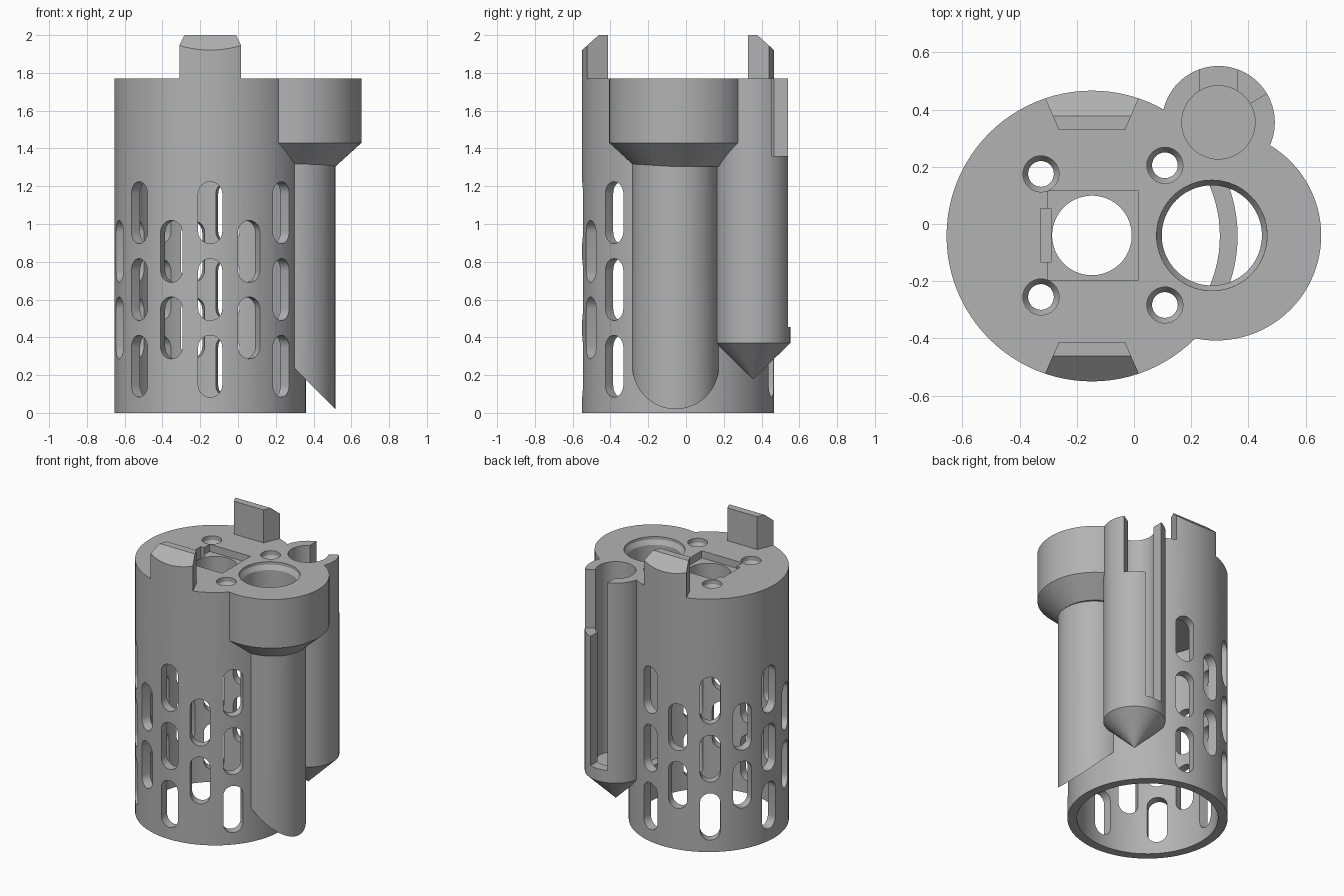
import bpy, bmesh, math
from mathutils import Matrix

if "Cube" in bpy.data.objects:
    bpy.data.objects.remove(bpy.data.objects["Cube"])

SEG = 96
CX, CY, R, TOP = -0.147, -0.042, 0.508, 1.77


def finish(bm, name):
    bmesh.ops.recalc_face_normals(bm, faces=bm.faces)
    mesh = bpy.data.meshes.new(name)
    bm.to_mesh(mesh)
    bm.free()
    obj = bpy.data.objects.new(name, mesh)
    bpy.context.collection.objects.link(obj)
    return obj


def turned(name, x, y, profile, seg=SEG):
    """Solid of stacked rings, profile = (radius, z) from bottom to top."""
    bm = bmesh.new()
    rings = []
    for r, z in profile:
        rings.append([bm.verts.new((x + r * math.cos(math.tau * i / seg),
                                    y + r * math.sin(math.tau * i / seg), z)) for i in range(seg)])
    for a, b in zip(rings, rings[1:]):
        for i in range(seg):
            j = (i + 1) % seg
            bm.faces.new((a[i], a[j], b[j], b[i]))
    bm.faces.new(rings[0])
    bm.faces.new(rings[-1])
    return finish(bm, name)


def prism(name, pts, low, high, matrix=Matrix()):
    """Extrude a 2D outline along local z, then place it."""
    bm = bmesh.new()
    a, b = [[bm.verts.new((u, v, w)) for u, v in pts] for w in (low, high)]
    n = len(pts)
    for i in range(n):
        bm.faces.new((a[i], a[(i + 1) % n], b[(i + 1) % n], b[i]))
    bm.faces.new(a)
    bm.faces.new(b)
    bm.transform(matrix)
    return finish(bm, name)


def box(name, x0, x1, y0, y1, z0, z1):
    return prism(name, [(x0, y0), (x1, y0), (x1, y1), (x0, y1)], z0, z1)


def combine(target, tool, operation):
    mod = target.modifiers.new("bool", 'BOOLEAN')
    mod.operation, mod.solver, mod.object = operation, 'EXACT', tool
    with bpy.context.temp_override(object=target, active_object=target):
        bpy.ops.object.modifier_apply(modifier=mod.name)
    bpy.data.objects.remove(tool)


def cut(target, tool):
    combine(target, tool, 'DIFFERENCE')


def add(target, tool):
    combine(target, tool, 'UNION')


# Main drum with the side tube, its flared collar and the small holder
body = turned("vented_housing", CX, CY, [(R, 0), (R, TOP)])
tube = turned("side_tube", 0.286, -0.055, [(0.229, -0.1), (0.229, 1.4)])
cut(tube, prism("slope", [(-0.2, 0.735), (0.8, -0.265), (-0.2, -0.265)], -1, 1,
                Matrix.Rotation(math.pi / 2, 4, 'X')))
add(body, tube)
add(body, turned("collar", 0.287, -0.04, [(0.23, 1.305), (0.367, 1.43), (0.367, TOP)]))
HX, HY = 0.295, 0.355
add(body, turned("holder", HX, HY, [(0.003, 0.18), (0.197, 0.37), (0.197, TOP)]))

# Hollow inside, open at the bottom
cut(body, turned("hollow", CX, CY, [(0.447, -1), (0.447, 1.45)]))

# Side tube bore, leaving the drum wall below the sloped mouth
bore = turned("bore", 0.272, -0.04, [(0.175, -0.5), (0.175, 1.72), (0.193, 1.75), (0.193, 2.1)])
cut(bore, turned("kept_wall", CX, CY, [(R + 0.001, -1), (R + 0.001, 0.24)]))
cut(body, bore)

# Holder bore, long slit and the side notch
cut(body, turned("holder_bore", HX, HY, [(0.128, 0.44), (0.128, 2)]))
cut(body, box("slit", HX - 0.065, HX + 0.065, HY, HY + 0.4, 0.455, 2))
wedge = [(HX, HY)] + [(HX + 0.3 * math.cos(a), HY + 0.3 * math.sin(a))
                      for a in (math.radians(31), math.radians(55), math.radians(80))]
cut(body, prism("notch", wedge, 1.36, 2))

# Square seat, centre hole and key slot in the top plate
cut(body, box("seat", -0.3, 0.015, -0.195, 0.115, 1.72, 2))
cut(body, box("key", -0.326, -0.29, -0.132, 0.054, 1.66, 2))
cut(body, turned("centre_hole", CX, -0.04, [(0.139, 1), (0.139, 2)]))

# Countersunk screw holes
for x, y in ((-0.325, 0.175), (0.108, 0.205), (-0.325, -0.255), (0.108, -0.283)):
    cut(body, turned("screw_hole", x, y,
                     [(0.045, 1), (0.045, 1.71), (0.063, 1.74), (0.063, 2)], 32))

# Staggered vent slots around the drum
HALF, REACH = 0.064, 0.1
capsule = [(HALF * math.cos(math.pi * i / 12),
            HALF * math.sin(math.pi * i / 12) + REACH) for i in range(13)]
capsule += [(-u, -v) for u, v in capsule]
for k in range(-8, 3):
    angle = math.radians(-90 + 24 * k)
    heights = (0.45, 0.855) if k % 2 else (0.247, 0.653, 1.06)
    for z in heights:
        place = (Matrix.Translation((CX, CY, z)) @ Matrix.Rotation(angle, 4, 'Z')
                 @ Matrix(((0, 0, 1, 0), (1, 0, 0, 0), (0, 1, 0, 0), (0, 0, 0, 1))))
        cut(body, prism("vent", capsule, 0.38, 0.56, place))


# Locking tabs on the rim, trimmed to the drum curve
def tab(name, side):
    bm = bmesh.new()
    section = [(0.37, 1.74), (0.37, 2.0), (0.42, 2.0), (0.52, 1.91), (0.52, 1.74)]
    rows = []
    for sign in (-1, 1):
        rows.append([bm.verts.new((CX + sign * (0.115 + 0.44 * (d - 0.37)), CY + side * d, z))
                     for d, z in section])
    n = len(section)
    for i in range(n):
        bm.faces.new((rows[0][i], rows[0][(i + 1) % n], rows[1][(i + 1) % n], rows[1][i]))
    for row in rows:
        bm.faces.new(row)
    obj = finish(bm, name)
    combine(obj, turned("trim", CX, CY, [(R, 1), (R, 3)]), 'INTERSECT')
    return obj


parts = [body, tab("front_tab", -1), tab("back_tab", 1)]

# One grey material, smooth curves with sharp edges
grey = bpy.data.materials.new("plain_grey")
grey.use_nodes = True
colour = (0.45, 0.45, 0.45, 1)
grey.diffuse_color = colour
grey.node_tree.nodes["Principled BSDF"].inputs["Base Color"].default_value = colour
for obj in parts:
    obj.data.materials.clear()
    obj.data.materials.append(grey)
    for face in obj.data.polygons:
        face.material_index = 0
    bpy.ops.object.select_all(action='DESELECT')
    obj.select_set(True)
    bpy.context.view_layer.objects.active = obj
    bpy.ops.object.shade_smooth_by_angle(angle=math.radians(30))
